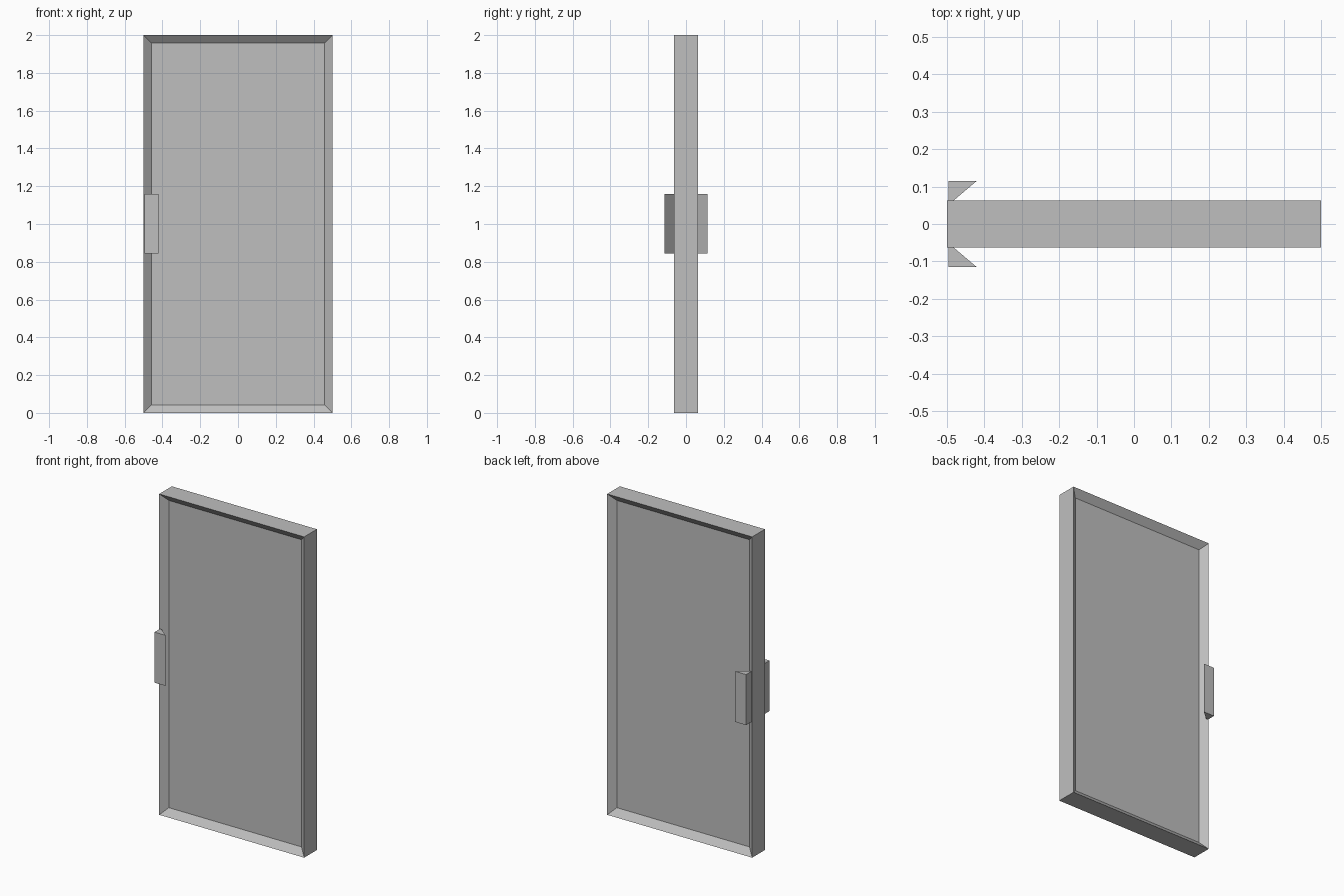
import bpy
import bmesh

if "Cube" in bpy.data.objects:
    bpy.data.objects.remove(bpy.data.objects["Cube"])

WIDTH, HEIGHT, HALF_DEPTH, BORDER = 1.0, 2.0, 0.0625, 0.06
RECESS = 0.035

grey = bpy.data.materials.new("light grey")
grey.use_nodes = True
colour = (0.52, 0.52, 0.52, 1)
grey.diffuse_color = colour
grey.node_tree.nodes["Principled BSDF"].inputs["Base Color"].default_value = colour


def finish(name, bm):
    bmesh.ops.recalc_face_normals(bm, faces=bm.faces)
    mesh = bpy.data.meshes.new(name)
    bm.to_mesh(mesh)
    bm.free()
    mesh.materials.append(grey)
    obj = bpy.data.objects.new(name, mesh)
    bpy.context.collection.objects.link(obj)
    return obj


# Door slab: a box with the front and back faces inset and pushed in
bm = bmesh.new()
bmesh.ops.create_cube(bm, size=1)
bmesh.ops.scale(bm, vec=(WIDTH, 2 * HALF_DEPTH, HEIGHT), verts=bm.verts)
bmesh.ops.translate(bm, vec=(0, 0, HEIGHT / 2), verts=bm.verts)
bm.normal_update()
for face in [f for f in bm.faces if abs(f.normal.y) > 0.9]:
    inward = face.normal * -RECESS
    bmesh.ops.inset_region(bm, faces=[face], thickness=BORDER)
    bmesh.ops.translate(bm, vec=inward, verts=face.verts)
finish("door_slab", bm)


# Wedge handles: a tapered profile extruded upward, one on each side
def handle(name, side):
    profile = [(-0.495, HALF_DEPTH), (-0.482, HALF_DEPTH),
               (-0.42, 0.115), (-0.495, 0.115)]
    low, high = 0.845, 1.16
    bm = bmesh.new()
    base = bm.faces.new([bm.verts.new((x, side * y, low)) for x, y in profile])
    result = bmesh.ops.extrude_face_region(bm, geom=[base])
    top = [v for v in result["geom"] if isinstance(v, bmesh.types.BMVert)]
    bmesh.ops.translate(bm, vec=(0, 0, high - low), verts=top)
    if not base.is_valid or len(bm.faces) < 6:
        bmesh.ops.holes_fill(bm, edges=bm.edges)
    finish(name, bm)


handle("front_handle", -1)
handle("back_handle", 1)
